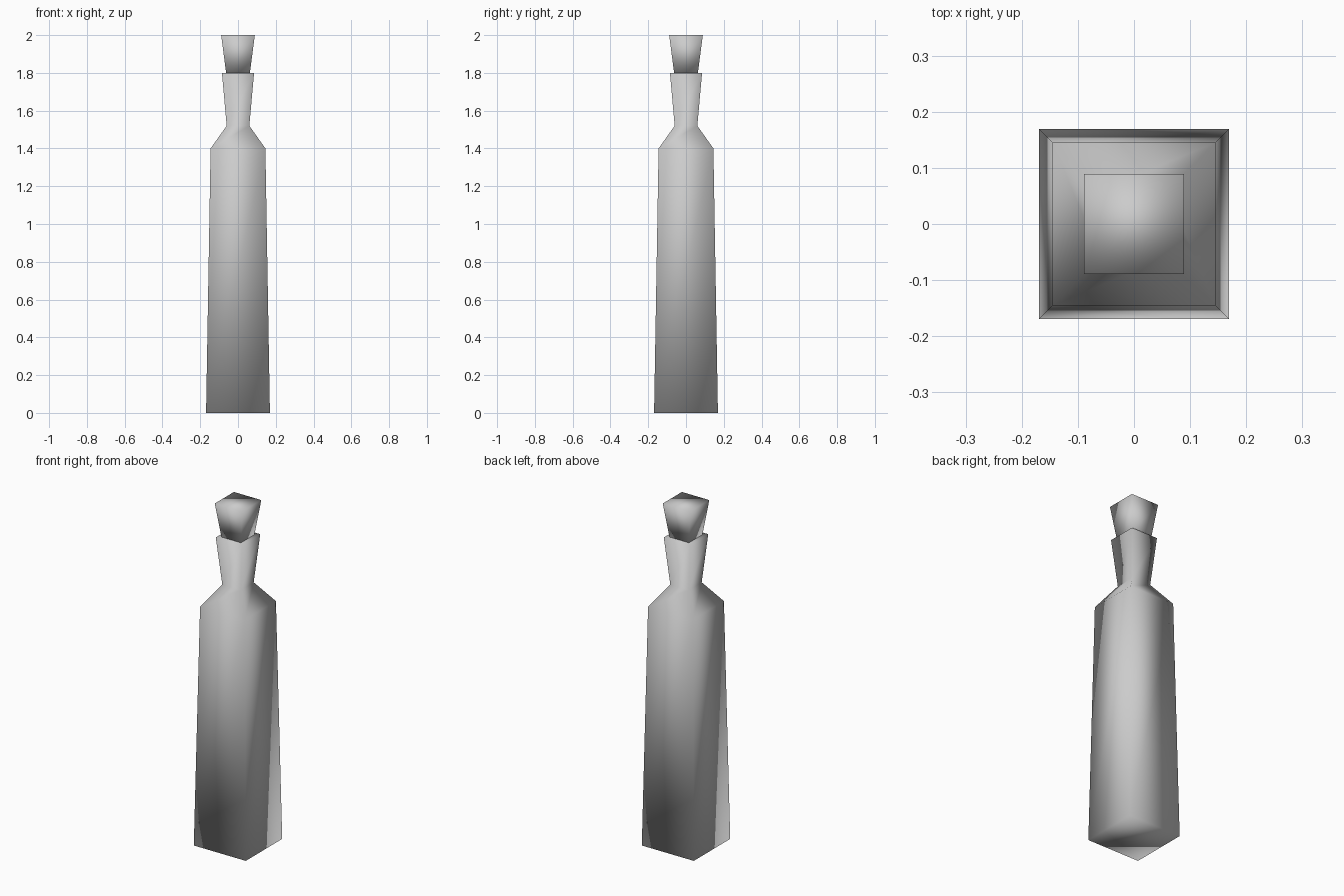
import bpy, bmesh

if "Cube" in bpy.data.objects:
    bpy.data.objects.remove(bpy.data.objects["Cube"])


def square_loft(name, profile):
    """Stack square rings given as (half width, height), capped at both ends."""
    bm = bmesh.new()
    corners = [(-1, -1), (1, -1), (1, 1), (-1, 1)]
    rings = [[bm.verts.new((x * r, y * r, z)) for x, y in corners] for r, z in profile]
    for low, high in zip(rings, rings[1:]):
        for i in range(4):
            j = (i + 1) % 4
            bm.faces.new((low[i], low[j], high[j], high[i]))
    bm.faces.new(rings[0][::-1])
    bm.faces.new(rings[-1])
    # soft shading runs across every corner
    for f in bm.faces:
        f.smooth = True
    mesh = bpy.data.meshes.new(name)
    bm.to_mesh(mesh)
    bm.free()
    obj = bpy.data.objects.new(name, mesh)
    bpy.context.collection.objects.link(obj)
    return obj


# Tapered body, sloping shoulder and flared neck
square_loft("bottle", [(0.169, 0), (0.145, 1.40), (0.06, 1.52), (0.085, 1.80)])

# Flared stopper on top of the neck
square_loft("stopper", [(0.063, 1.80), (0.089, 2.0)])
